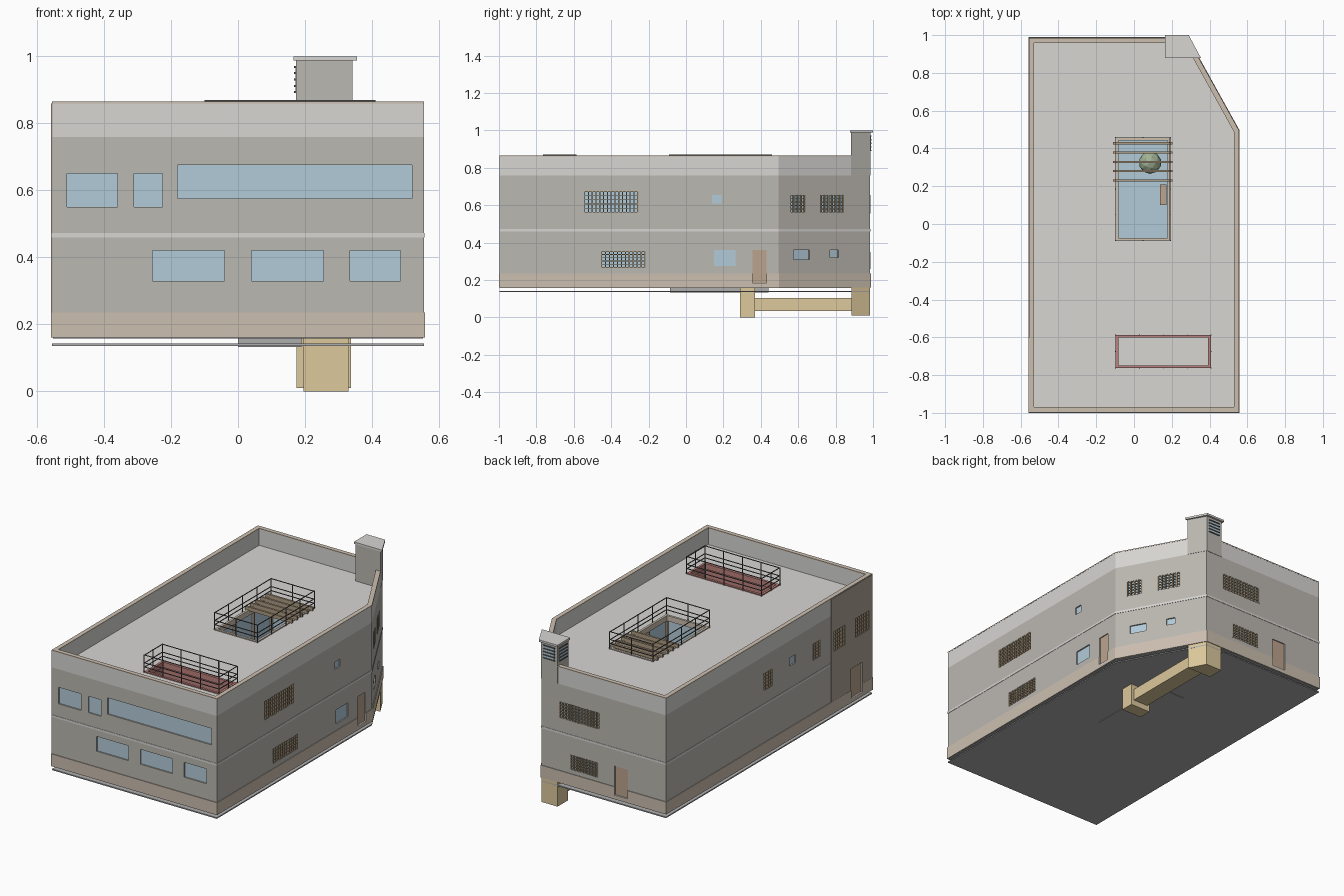
import bpy, bmesh, math
from mathutils import Vector

if "Cube" in bpy.data.objects:
    bpy.data.objects.remove(bpy.data.objects["Cube"])


def material(name, r, g, b):
    m = bpy.data.materials.new(name)
    m.diffuse_color = (r, g, b, 1)
    m.use_nodes = True
    m.node_tree.nodes["Principled BSDF"].inputs["Base Color"].default_value = m.diffuse_color
    return m


WALL = material("taupe_render", .50, .48, .44)
BAND = material("light_render", .68, .67, .65)
STONE = material("tan_stone", .60, .52, .43)
PANEL = material("brown_cladding", .42, .37, .30)
GLASS = material("blue_glass", .45, .60, .70)
WOOD = material("wood", .50, .37, .27)
BAR = material("grille_wood", .42, .33, .22)
OCHRE = material("ochre_duct", .72, .58, .33)
METAL = material("dark_metal", .12, .12, .12)
RED = material("dull_red", .50, .22, .20)
GREEN = material("leaf_green", .36, .45, .30)
SLAB = material("slab_grey", .42, .42, .43)


def finish(name, bm, mat):
    bmesh.ops.recalc_face_normals(bm, faces=bm.faces)
    me = bpy.data.meshes.new(name)
    bm.to_mesh(me)
    bm.free()
    if mat:
        me.materials.append(mat)
    ob = bpy.data.objects.new(name, me)
    bpy.context.collection.objects.link(ob)
    return ob


def prisms(name, parts, mat=None):
    """parts: (plan points, z0, z1), all in one mesh"""
    bm = bmesh.new()
    for pts, z0, z1 in parts:
        lo = [bm.verts.new((p[0], p[1], z0)) for p in pts]
        hi = [bm.verts.new((p[0], p[1], z1)) for p in pts]
        n = len(pts)
        bm.faces.new(lo[::-1])
        bm.faces.new(hi)
        for i in range(n):
            j = (i + 1) % n
            bm.faces.new((lo[i], lo[j], hi[j], hi[i]))
    return finish(name, bm, mat)


def rect(x0, x1, y0, y1):
    return [(x0, y0), (x1, y0), (x1, y1), (x0, y1)]


def box(name, x0, x1, y0, y1, z0, z1, mat=None):
    return prisms(name, [(rect(x0, x1, y0, y1), z0, z1)], mat)


def offset(pts, d):
    """Grow a counter-clockwise plan outline by d"""
    out = []
    for i, p in enumerate(pts):
        p, a, b = Vector(p), Vector(pts[i - 1]), Vector(pts[(i + 1) % len(pts)])
        e, f = (p - a).normalized(), (b - p).normalized()
        n, m = Vector((e.y, -e.x)), Vector((f.y, -f.x))
        out.append(tuple(p + (n + m) * d / (1 + n.dot(m))))
    return out


def ring(name, outer, inner, z0, z1, mat=None):
    bm = bmesh.new()
    L = [[bm.verts.new((x, y, z)) for x, y in o]
         for o, z in ((outer, z0), (outer, z1), (inner, z1), (inner, z0))]
    n = len(outer)
    for k in range(4):
        for i in range(n):
            j = (i + 1) % n
            bm.faces.new((L[k][i], L[k][j], L[k - 3][j], L[k - 3][i]))
    return finish(name, bm, mat)


def cut(ob, cutter):
    mod = ob.modifiers.new("openings", 'BOOLEAN')
    mod.operation, mod.solver, mod.object = 'DIFFERENCE', 'EXACT', cutter
    bpy.context.view_layer.objects.active = ob
    bpy.ops.object.modifier_apply(modifier=mod.name)


# Building shell
K = .555
PLAN = [(-.555, -.996), (.555, -.996), (.555, .495), (.283, .985), (-.555, .985)]
INNER = offset(PLAN, -.025)
walls = ring("walls", PLAN, INNER, .16, .76, WALL)
plinth = ring("plinth", offset(PLAN, .004), offset(PLAN, -.001), .16, .235, STONE)
ring("floor_belt", offset(PLAN, .002), offset(PLAN, -.001), .459, .472, BAND)
ring("parapet", PLAN, INNER, .76, .86, BAND)
ring("coping", offset(PLAN, .001), offset(PLAN, -.026), .86, .866, STONE)
cladding = prisms("side_cladding", [(rect(-.558, -.554, -.997, -.6), .16, .86)], PANEL)
prisms("ground_floor", [(offset(PLAN, -.002), .158, .165)], SLAB)
prisms("base_slab", [(PLAN, .135, .142)], SLAB)
box("base_recess", 0, .19, -.085, .44, .132, .16, SLAB)

# Wall faces: position along the wall (u) and depth outward (d) to plan
FACES = {
    "front": lambda u, d: (u, -.996 - d),
    "back": lambda u, d: (u, .985 + d),
    "right": lambda u, d: (.555 + d, u),
    "left": lambda u, d: (-.555 - d, u),
    "angled": lambda u, d: (.555 - (u - .495) * K + d * .874, u + d * .485),
}


def on_face(face, u0, u1, d0, d1):
    f = FACES[face]
    return [f(u0, d0), f(u1, d0), f(u1, d1), f(u0, d1)]


# Openings: face, u0, u1, z0, z1, kind
OPENINGS = [
    ("front", -.255, -.04, .33, .42, "window"), ("front", .04, .255, .33, .42, "window"),
    ("front", .335, .485, .33, .42, "window"), ("front", -.51, -.36, .55, .65, "window"),
    ("front", -.31, -.225, .55, .65, "window"), ("front", -.18, .52, .575, .675, "window"),
    ("right", -.545, -.255, .56, .675, "grille"), ("right", -.455, -.215, .265, .355, "grille"),
    ("right", .14, .19, .61, .655, "window"), ("right", .15, .265, .275, .36, "window"),
    ("right", .355, .43, .18, .36, "door"),
    ("angled", .555, .64, .56, .655, "grille"), ("angled", .72, .845, .56, .655, "grille"),
    ("angled", .575, .66, .31, .36, "window"), ("angled", .77, .815, .32, .36, "window"),
    ("back", -.11, .165, .555, .655, "grille"), ("back", -.1, .09, .26, .35, "grille"),
    ("back", -.3, -.21, .18, .36, "door"),
    ("left", -.04, .05, .55, .655, "grille"), ("left", -.26, -.2, .605, .655, "window"),
    ("left", -.5, -.43, .555, .655, "grille"), ("left", -.73, -.62, .535, .655, "grille"),
    ("left", -.96, -.83, .54, .655, "grille"), ("left", -.9, -.79, .18, .365, "door"),
]
cutter = prisms("opening_cutter", [(on_face(f, a, b, -.05, .03), z0, z1)
                                   for f, a, b, z0, z1, k in OPENINGS])
for ob in (walls, plinth, cladding):
    cut(ob, cutter)
bpy.data.objects.remove(cutter)

for f, a, b, z0, z1, kind in OPENINGS:
    if kind == "door":
        prisms(f + "_door", [(on_face(f, a, b, -.02, -.006), z0, z1)], WOOD)
        prisms(f + "_door_step", [(on_face(f, a, b, -.02, .004), z0 - .006, z0 + .004)], BAND)
        continue
    deep = -.014 if kind == "grille" else -.008
    prisms(f + "_glass", [(on_face(f, a, b, -.022, deep), z0, z1)], GLASS)
    if kind == "grille":
        nu, nz, w = round((b - a) / .021), 5, .003
        bars = []
        for i in range(nu + 1):
            u = a + w + (b - a - 2 * w) * i / nu
            bars.append((on_face(f, u - w, u + w, -.011, .001), z0, z1))
        for i in range(nz + 1):
            z = z0 + .002 + (z1 - z0 - .004) * i / nz
            bars.append((on_face(f, a, b, -.009, -.002), z - .002, z + .002))
        prisms(f + "_grille", bars, BAR)

# Roof with two light wells
roof = prisms("roof", [(offset(PLAN, -.024), .74, .762)], BAND)
WELLS = {"patio": (-.095, .19, -.085, .455), "stair_well": (-.095, .405, -.76, -.59)}
holes = prisms("roof_cutter", [(rect(*w), .7, .8) for w in WELLS.values()])
cut(roof, holes)
bpy.data.objects.remove(holes)
for (name, w), bottom, mat in zip(WELLS.items(), (.166, .47), (GLASS, RED)):
    r = rect(*w)
    ring(name + "_walls", offset(r, .008), r, bottom, .75, mat)
    ring(name + "_kerb", offset(r, .002), offset(r, -.012), .735, .768,
         STONE if mat == GLASS else RED)
    prisms(name + "_floor", [(offset(r, .008), bottom, bottom + .006)],
           GLASS if mat == GLASS else BAND)
    # Railing posts and rails
    e = offset(r, .003)
    for z in (.795, .82, .868):
        ring(name + "_rail", e, offset(r, -.001), z - .002, z + .002, METAL)
    posts = []
    for i in range(4):
        p, q = Vector(e[i]), Vector(e[(i + 1) % 4])
        n = max(2, round((q - p).length / .13))
        for j in range(n):
            c = p.lerp(q, j / n)
            posts.append((rect(c.x - .002, c.x + .002, c.y - .002, c.y + .002), .76, .87))
    prisms(name + "_posts", posts, METAL)

# Patio: pergola beams, corner posts, bench and tree
prisms("pergola", [(rect(-.11, .205, y - .006, y + .006), .764, .786)
                   for y in (.23, .28, .328, .378, .428)], BAR)
prisms("patio_posts", [(rect(x, x + .012, y, y + .012), .17, .74)
                       for x in (-.095, .178) for y in (-.085, .09, .27, .443)], WOOD)
box("patio_bench", .137, .172, .1, .21, .17, .21, WOOD)
bm = bmesh.new()
bmesh.ops.create_icosphere(bm, subdivisions=2, radius=.06)
bmesh.ops.translate(bm, verts=bm.verts, vec=(.085, .325, .42))
finish("tree_crown", bm, GREEN)
box("tree_trunk", .078, .092, .318, .332, .17, .38, WOOD)

# Chimney with louvres on two sides, following the angled wall
STACK = [(.175, .885), (.338, .885), (.283, .985), (.175, .985)]
prisms("chimney", [(offset(STACK, .002), .76, .988)], WALL)
prisms("chimney_cap", [([(.165, .878), (.355, .878), (.29, 1), (.165, 1)], .988, 1)], BAND)
prisms("louvre_panels", [(rect(.195, .265, .98, .989), .89, .97),
                         (rect(.171, .18, .9, .972), .89, .97)], GLASS)
prisms("louvre_slats", [(r, .89 + i * .019, .896 + i * .019) for i in range(5)
                        for r in (rect(.192, .268, .98, .993), rect(.167, .18, .897, .975))], METAL)

# Underground duct
prisms("duct_shaft", [(STACK, .01, .16)], OCHRE)
box("duct_run", .212, .312, .36, .89, .035, .105, OCHRE)
box("duct_inlet", .195, .33, .29, .37, 0, .16, OCHRE)
